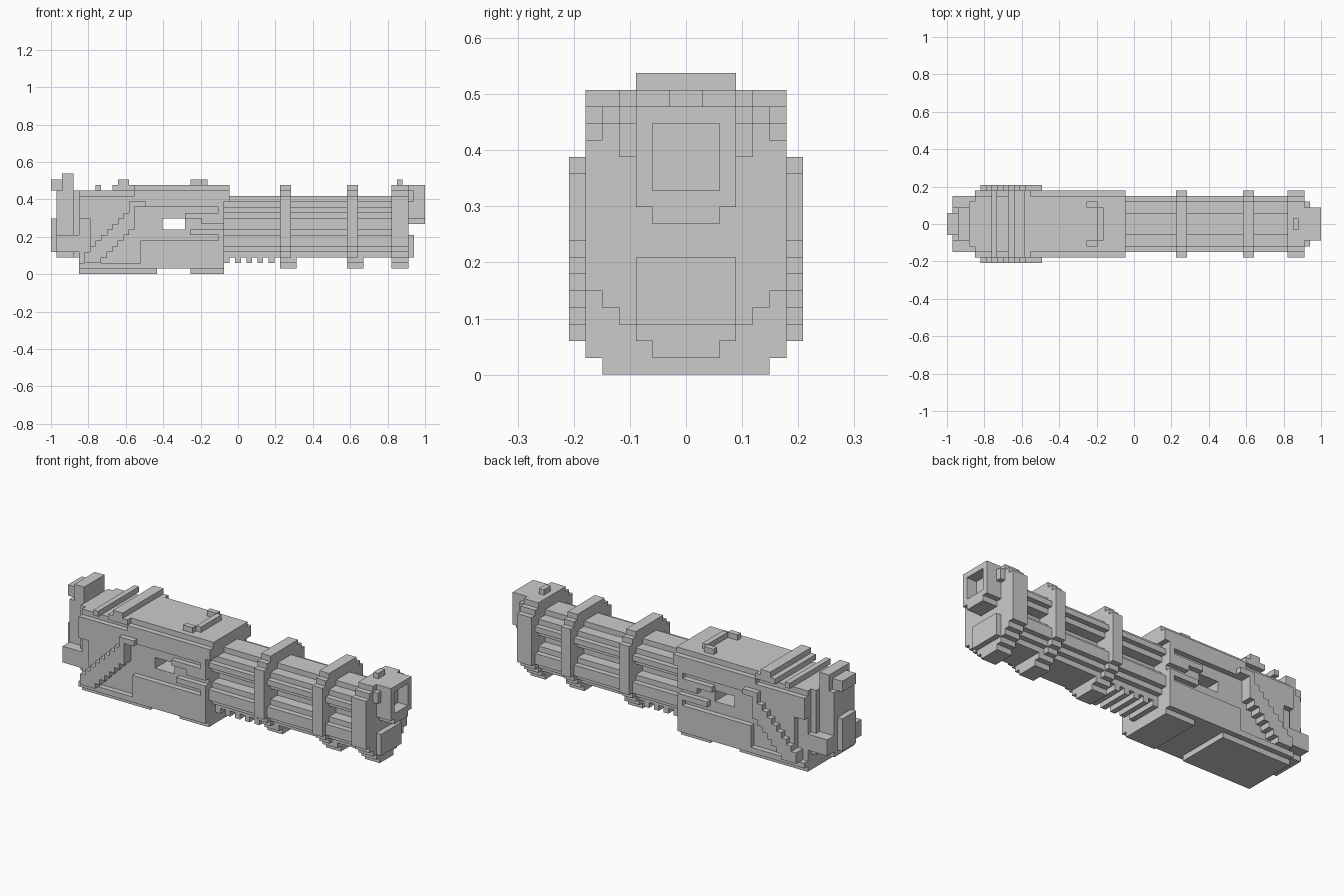
import bpy
import bmesh
from mathutils import Matrix, Vector

default_cube = bpy.data.objects.get("Cube")
if default_cube:
    bpy.data.objects.remove(default_cube, do_unlink=True)

# The model is made on a cube grid, 67 cells long
CELL = 2 / 67
MIDDLE = 67 / 2

steel = bpy.data.materials.new("steel_grey")
steel.use_nodes = True
steel.diffuse_color = (0.6, 0.6, 0.6, 1)
steel.node_tree.nodes["Principled BSDF"].inputs["Base Color"].default_value = steel.diffuse_color


def add_box(mesh, length, depth, height):
    """Add one box spanning the three (start, end) ranges, in cells."""
    low, high = (Vector(corner) for corner in zip(length, depth, height))
    centre = (low + high) / 2 - Vector((MIDDLE, 0, 0))
    size = Matrix.Diagonal((high - low).to_4d())
    size[3][3] = 1
    bmesh.ops.create_cube(mesh, size=1, matrix=Matrix.Translation(centre) @ size)


def centred(length, half_width, height):
    return [(length, (-half_width, half_width), height)]


def mirrored(length, depth, height):
    near, far = depth
    return [(length, (near, far), height), (length, (-far, -near), height)]


def make_part(name, boxes):
    mesh = bmesh.new()
    for box in boxes:
        add_box(mesh, *box)
    bmesh.ops.scale(mesh, vec=(CELL, CELL, CELL), verts=mesh.verts)
    data = bpy.data.meshes.new(name)
    mesh.to_mesh(data)
    mesh.free()
    data.materials.append(steel)
    part = bpy.data.objects.new(name, data)
    bpy.context.collection.objects.link(part)
    return part


# Receiver core, built around a window that goes right through
WINDOW = (20, 24)
make_part("receiver_core",
          centred((5, 31), 5, (1, 8))
          + centred((5, WINDOW[0]), 5, (8, 10))
          + centred((WINDOW[1], 31), 5, (8, 10))
          + centred((5, 31), 5, (10, 15)))

# Raised plates and rails on the receiver sides
make_part("lower_side_plates",
          centred((16, 31), 6, (1, 6))
          + centred((5, 16), 6, (1, 2)))
make_part("rear_side_plates",
          mirrored((5, 7), (5, 6), (10, 14))
          + mirrored((7, 11), (5, 6), (5, 14))
          + mirrored((11, 15), (5, 6), (9, 14)))
make_part("upper_side_rails",
          centred((15, 32), 6, (13, 15)) + mirrored((16, 31), (5, 6), (12, 13)))

# Tongues reaching back from the receiver's front edge, split by a slot
make_part("front_side_tongues",
          mirrored((30, 31), (5, 6), (9, 13))
          + mirrored((27, 31), (5, 6), (9, 11))
          + mirrored((24, 27), (5, 6), (10, 11))
          + mirrored((30, 31), (5, 6), (6, 8))
          + mirrored((25, 31), (5, 6), (7, 8)))

# Diagonal stepped bands on both sides
band = mirrored((6, 9), (5, 7), (2, 4)) + mirrored((14, 17), (5, 7), (12, 13))
for column in range(7, 15):
    band += mirrored((column, column + 1), (5, 7), (max(column - 6, 2), column - 2))
make_part("diagonal_bands", band)

# Receiver top, ribs and bracket
make_part("receiver_top", centred((15, 32), 5, (15, 16)))
make_part("top_ribs",
          centred((8, 9), 6, (15, 16))
          + centred((11, 15), 6, (15, 16))
          + centred((12, 14), 6, (16, 17)))
make_part("top_bracket",
          centred((27, 28), 3, (16, 17))
          + mirrored((25, 27), (3, 4), (16, 17)))

# Plates under the receiver
make_part("belly_plates",
          centred((5, 19), 5, (0, 1)) + centred((25, 31), 5, (0, 1)))

# Rear grip column and end blocks
make_part("rear_column",
          centred((4, 5), 4, (3, 15))
          + centred((1, 4), 3, (3, 15))
          + centred((2, 4), 3, (15, 18))
          + centred((0, 2), 2, (15, 17)))
make_part("rear_end_block",
          mirrored((1, 5), (3, 5), (4, 7)) + centred((0, 1), 2, (4, 10)))

# Barrel cluster: a slim core with bars around it and open grooves between
BARREL = (31, 61)
make_part("barrel_core", centred(BARREL, 2, (4, 12)))
make_part("top_barrel", centred(BARREL, 2, (12, 14)) + centred(BARREL, 3, (11, 13)))
make_part("upper_barrels",
          mirrored(BARREL, (2, 4), (10, 13)) + mirrored(BARREL, (3, 5), (11, 12)))
make_part("lower_barrels",
          mirrored(BARREL, (2, 5), (5, 7)) + mirrored(BARREL, (2, 4), (4, 8)))
make_part("bottom_barrel", centred(BARREL, 3, (3, 5)))

# Row of teeth under the barrels
teeth = []
for start in range(31, 41, 2):
    teeth += centred((start, start + 1), 3, (2, 3))
make_part("underside_teeth", teeth)


# Stepped clamp rings, with a longer foot
def clamp_ring(start, width):
    length = (start, start + width)
    foot = (start, start + 3)
    return (centred(length, 6, (5, 14)) + centred(length, 5, (4, 15))
            + centred(length, 4, (3, 16))
            + centred(foot, 3, (2, 4)) + centred(foot, 2, (1, 2)))


for name, start, width in (("rear_clamp", 41, 2), ("front_clamp", 53, 2), ("muzzle_collar", 61, 3)):
    make_part(name, clamp_ring(start, width))

# Muzzle: hollow upper tip with an inner bore block, lower block and sight
make_part("muzzle_face", centred((64, 65), 4, (13, 15)))
make_part("muzzle_tip",
          mirrored((64, 67), (2, 3), (10, 16))
          + centred((64, 67), 2, (15, 16))
          + centred((64, 67), 2, (9, 11)))
make_part("muzzle_bore",
          centred((64, 65), 2, (11, 13)) + centred((64, 65), 1, (13, 14)))
make_part("muzzle_lower_block", centred((64, 65), 3, (3, 7)))
make_part("front_sight", centred((62, 63), 1, (16, 17)))
